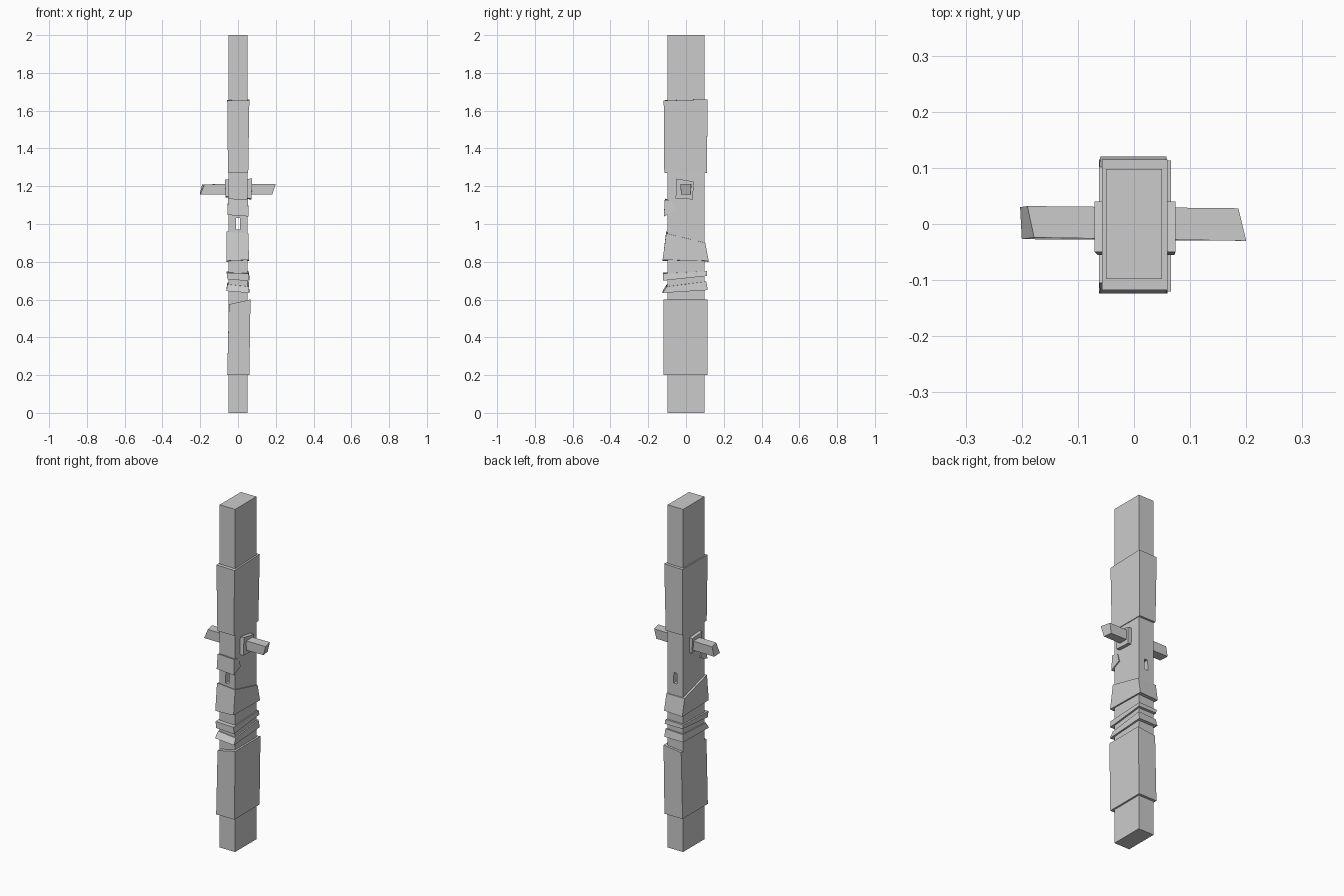
import bpy

QUADS = [(3, 2, 1, 0), (4, 5, 6, 7), (0, 1, 5, 4), (1, 2, 6, 5), (2, 3, 7, 6), (3, 0, 4, 7)]


def block(name, lo, hi):
    """Irregular block: four lower and four upper corners, ordered FL, FR, BR, BL."""
    mesh = bpy.data.meshes.new(name)
    mesh.from_pydata(lo + hi, [], QUADS)
    mesh.validate()
    obj = bpy.data.objects.new(name, mesh)
    bpy.context.collection.objects.link(obj)
    return obj


def ring(x0, x1, y0, y1, zs):
    """Rectangle of corners with an own height per corner."""
    if not isinstance(zs, tuple):
        zs = (zs,) * 4
    return list(zip((x0, x1, x1, x0), (y0, y0, y1, y1), zs))


# Main beam with a small slot cut from front to back
beam = block("beam", ring(-.05, .05, -.098, .098, 0), ring(-.05, .05, -.098, .098, 2))
cutter = block("slot_cutter", ring(-.012, .012, -.2, .2, .97), ring(-.01, .01, -.2, .2, 1.032))
cutter.hide_render = True
cutter.hide_set(True)
mod = beam.modifiers.new("slot", 'BOOLEAN')
mod.object = cutter
mod.operation = 'DIFFERENCE'
mod.solver = 'EXACT'

# Large sleeves
block("lower_sleeve", ring(-.057, .06, -.12, .113, .2),
      ring(-.048, .066, -.12, .113, (.575, .6, .6, .585)))
block("upper_sleeve", ring(-.053, .054, -.115, .11, 1.27),
      ring(-.057, .06, -.118, .115, (1.655, 1.653, 1.66, 1.657)))

# Grip wraps, thicker at the front
block("wrap_low", ring(-.062, .06, -.124, .115, (.645, .635, .65, .65)),
      ring(-.056, .057, -.103, .108, (.68, .668, .695, .69)))
block("wrap_middle", ring(-.056, .06, -.122, .112, (.705, .7, .725, .725)),
      ring(-.06, .056, -.121, .11, (.742, .738, .75, .748)))
block("wrap_high", ring(-.06, .058, -.124, .12, (.805, .81, .805, .8)),
      ring(-.062, .055, -.105, .102, (.96, .95, .9, .9)))

# Wedge strap on the front only
block("wedge_strap", ring(-.056, .056, -.117, -.055, (1.048, 1.04, 1.07, 1.075)),
      ring(-.053, .053, -.112, -.07, (1.135, 1.13, 1.12, 1.12)))

# Cross peg and its collar
block("peg_collar", ring(-.065, .072, -.055, .037, (1.145, 1.135, 1.13, 1.14)),
      ring(-.07, .074, -.05, .04, (1.235, 1.24, 1.225, 1.23)))
block("cross_peg",
      [(-.2, -.027, 1.155), (.182, -.026, 1.157), (.175, .024, 1.157), (-.203, .03, 1.155)],
      [(-.178, -.024, 1.21), (.2, -.03, 1.213), (.186, .028, 1.213), (-.19, .032, 1.21)])
